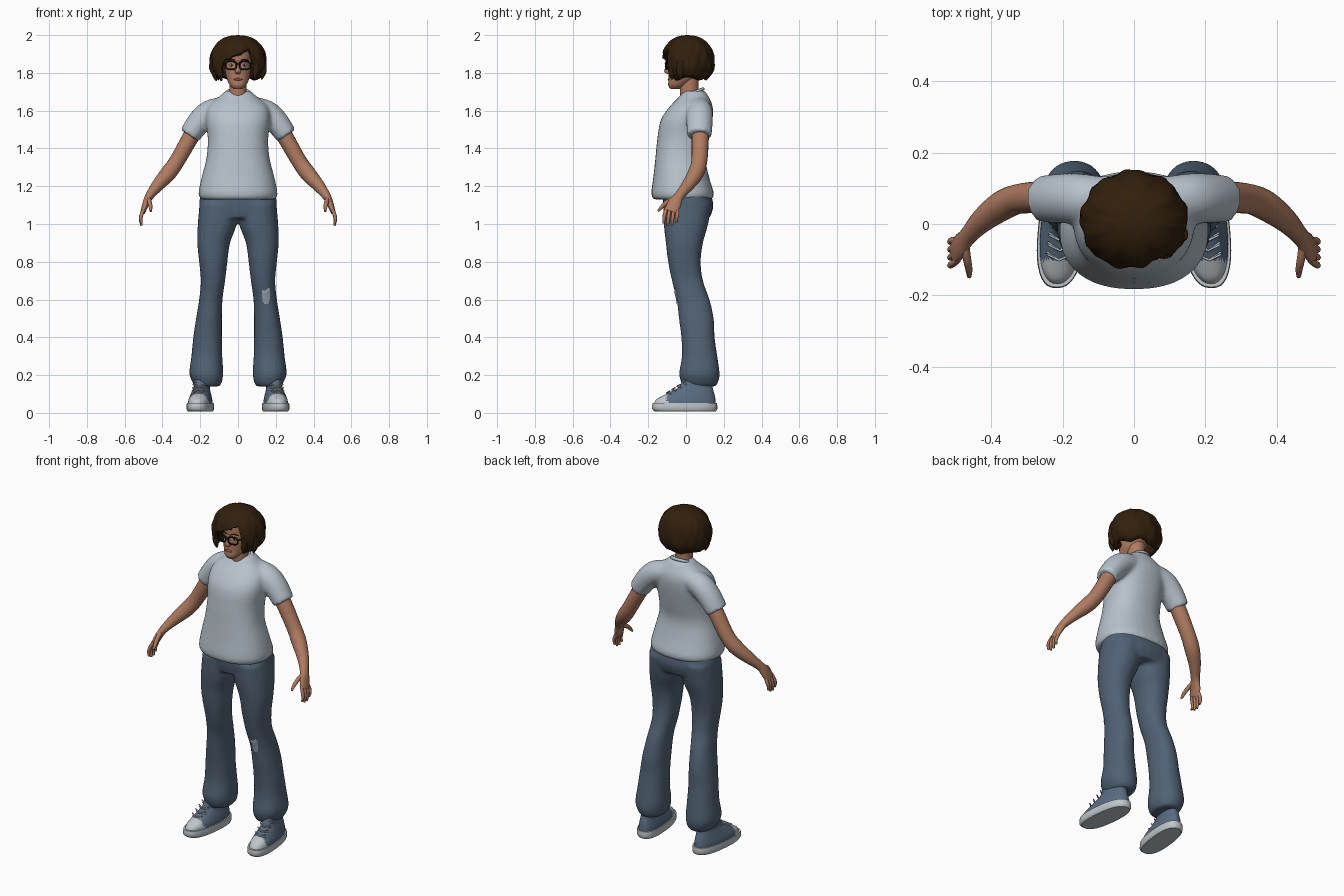
import bpy, bmesh, math
from mathutils import Vector, Matrix

cube = bpy.data.objects.get("Cube")
if cube:
    bpy.data.objects.remove(cube)


def material(name, r, g, b):
    m = bpy.data.materials.new(name)
    m.use_nodes = True
    m.diffuse_color = (r, g, b, 1)
    bsdf = next(n for n in m.node_tree.nodes if n.type == 'BSDF_PRINCIPLED')
    bsdf.inputs["Base Color"].default_value = (r, g, b, 1)
    bsdf.inputs["Roughness"].default_value = 0.8
    return m


SKIN = material("skin", 0.43, 0.20, 0.12)
HAIR = material("dark brown hair", 0.032, 0.014, 0.004)
SHIRT = material("pale grey cotton", 0.47, 0.54, 0.60)
DENIM = material("blue denim", 0.082, 0.122, 0.175)
CANVAS = material("shoe canvas", 0.10, 0.15, 0.22)
RUBBER = material("white rubber", 0.52, 0.56, 0.59)
PATCH = material("worn denim", 0.30, 0.36, 0.42)
BLACK = material("black plastic", 0.008, 0.008, 0.009)
LIPS = material("lips", 0.30, 0.11, 0.075)
WHITE = material("eye white", 0.60, 0.58, 0.55)


def spow(v, e):
    return math.copysign(abs(v) ** e, v)


def smooth_path(keys, steps):
    """Catmull-Rom interpolation of number tuples."""
    k = [keys[0]] + list(keys) + [keys[-1]]
    out = []
    for i in range(1, len(k) - 2):
        for s in range(steps):
            t = s / steps
            out.append([0.5 * (2 * b + (c - a) * t + (2 * a - 5 * b + 4 * c - d) * t ** 2
                               + (3 * b - a - 3 * c + d) * t ** 3)
                        for a, b, c, d in zip(k[i - 1], k[i], k[i + 1], k[i + 2])])
    return out + [list(keys[-1])]


def loft(bm, keys, n=24, p=2.0, along=False, side=1, steps=4, shear=0.0):
    """Skin rings (x, y, z, rx, ry); level rings, or square to the path if along."""
    rings = smooth_path(keys, steps)
    centres = [Vector(r[:3]) for r in rings]
    loops = []
    for i, r in enumerate(rings):
        u, v = Vector((1, 0, 0)), Vector((0, 1, 0))
        if along:
            t = (centres[min(i + 1, len(rings) - 1)] - centres[max(i - 1, 0)]).normalized()
            u = v.cross(t).normalized()
            v = t.cross(u)
        loop = []
        for j in range(n):
            a = math.tau * j / n
            co = centres[i] + u * r[3] * spow(math.cos(a), 2 / p) + v * r[4] * spow(math.sin(a), 2 / p)
            loop.append(bm.verts.new(((co.x + shear * co.y) * side, co.y, co.z)))
        loops.append(loop)
    for a, b in zip(loops, loops[1:]):
        for j in range(n):
            bm.faces.new((a[j], a[(j + 1) % n], b[(j + 1) % n], b[j]))
    bm.faces.new(loops[0])
    bm.faces.new(loops[-1])


def spans(rows):
    """Turn (x0, x1, y0, y1, z) extents into loft rings."""
    return [((a + b) / 2, (c + d) / 2, z, (b - a) / 2, (d - c) / 2) for a, b, c, d, z in rows]


def ball(bm, loc, scale):
    bmesh.ops.create_uvsphere(bm, u_segments=16, v_segments=10, radius=1,
                              matrix=Matrix.Translation(loc) @ Matrix.Diagonal((*scale, 1)))


def finish(bm, name, mats, fuse=0, rule=None):
    """Make the object; fuse blends overlapping volumes into one skin."""
    bmesh.ops.recalc_face_normals(bm, faces=bm.faces)
    for f in bm.faces:
        f.smooth = len(f.verts) < 5
        if rule:
            f.material_index = rule(f.calc_center_median())
    mesh = bpy.data.meshes.new(name)
    bm.to_mesh(mesh)
    bm.free()
    ob = bpy.data.objects.new(name, mesh)
    bpy.context.collection.objects.link(ob)
    for m in mats:
        mesh.materials.append(m)
    if fuse:
        r = ob.modifiers.new("fuse", 'REMESH')
        r.mode, r.voxel_size, r.use_smooth_shade = 'VOXEL', fuse, True
        s = ob.modifiers.new("relax", 'SMOOTH')
        s.factor, s.iterations = 0.5, 5
    return ob


def cord(name, pts, radius, mat, cyclic=False):
    cu = bpy.data.curves.new(name, 'CURVE')
    cu.dimensions, cu.bevel_depth, cu.bevel_resolution = '3D', radius, 2
    sp = cu.splines.new('POLY')
    sp.points.add(len(pts) - 1)
    for q, co in zip(sp.points, pts):
        q.co = (*co, 1)
    sp.use_cyclic_u = cyclic
    cu.materials.append(mat)
    ob = bpy.data.objects.new(name, cu)
    bpy.context.collection.objects.link(ob)


# Jeans: hips and two flared legs blended together
leg = spans([(0, .203, -.12, .135, 1.11), (.006, .213, -.118, .118, 1.0), (.042, .216, -.107, .09, .9),
             (.056, .206, -.095, .078, .8), (.068, .197, -.075, .09, .7), (.082, .206, -.05, .125, .6),
             (.085, .222, -.038, .147, .5), (.085, .237, -.025, .152, .4), (.083, .247, -.022, .166, .3),
             (.078, .258, -.036, .178, .21), (.086, .24, -.025, .17, .16), (.1, .225, -.01, .155, .14)])
bm = bmesh.new()
loft(bm, spans([(-.19, .19, -.12, .12, 1.2), (-.207, .207, -.122, .145, 1.1),
                (-.19, .19, -.11, .125, 1.03)]), p=2.3)
for s in (1, -1):
    loft(bm, leg, side=s, p=2.2)
jeans = finish(bm, "jeans", [DENIM], fuse=0.011)

# Worn knee patch lying on the left leg
bm = bmesh.new()
bmesh.ops.create_grid(bm, x_segments=6, y_segments=8, size=1,
                      matrix=Matrix.Translation((.15, -.06, .62)) @ Matrix.Rotation(math.pi / 2, 4, 'X')
                      @ Matrix.Diagonal((.023, .045, 1, 1)))
corners = [v for v in bm.verts if len(v.link_faces) == 1]
bmesh.ops.delete(bm, geom=corners, context='VERTS')
patch = finish(bm, "knee_patch", [PATCH])
wrap = patch.modifiers.new("wrap", 'SHRINKWRAP')
wrap.target, wrap.offset = jeans, 0.004

# T-shirt: body and sleeves blended together
bm = bmesh.new()
loft(bm, spans([(-.196, .196, -.172, .136, 1.13), (-.21, .21, -.184, .148, 1.16), (-.192, .192, -.173, .122, 1.25),
                (-.167, .167, -.162, .104, 1.35), (-.16, .16, -.152, .122, 1.45), (-.17, .17, -.134, .14, 1.55),
                (-.16, .16, -.088, .142, 1.62), (-.105, .105, -.04, .122, 1.67),
                (-.066, .066, -.012, .1, 1.705)]), n=32, p=2.3)
for s in (1, -1):
    loft(bm, [(.07, .07, 1.615, .06, .06), (.15, .072, 1.59, .066, .07), (.205, .072, 1.54, .064, .07),
              (.257, .07, 1.468, .057, .066)], along=True, side=s)
finish(bm, "shirt", [SHIRT], fuse=0.011)
bpy.ops.mesh.primitive_torus_add(major_radius=.059, minor_radius=.009, location=(0, .035, 1.692),
                                 rotation=(.4, 0, 0), major_segments=32, minor_segments=8)
collar = bpy.context.object
collar.name = "shirt_collar"
collar.data.materials.append(SHIRT)
bpy.ops.object.shade_smooth()

# Arms with hands, fingers and thumbs
for s, label in ((1, "left"), (-1, "right")):
    bm = bmesh.new()
    loft(bm, [(.21, .075, 1.53, .045, .045), (.262, .075, 1.44, .043, .045), (.325, .07, 1.33, .041, .042),
              (.372, .05, 1.265, .042, .042), (.425, .01, 1.205, .033, .034), (.467, -.035, 1.15, .023, .026),
              (.487, -.06, 1.11, .018, .036), (.503, -.08, 1.065, .013, .036)], along=True, side=s, n=20)
    for i in range(4):
        y, drop = -.112 + .022 * i, (.052, .064, .062, .046)[i]
        loft(bm, [(.494, y * .8 - .012, 1.09, .009, .009), (.509, y, 1.055, .01, .01),
                  (.515, y - .004, 1.055 - drop * .5, .009, .009), (.511, y - .006, 1.055 - drop, .006, .006)],
             along=True, side=s, n=8)
    loft(bm, [(.474, -.06, 1.135, .013, .014), (.468, -.1, 1.115, .012, .013), (.463, -.128, 1.09, .01, .01),
              (.462, -.148, 1.068, .006, .006)], along=True, side=s, n=8)
    finish(bm, label + "_arm", [SKIN])

# Head, neck and nose
bm = bmesh.new()
loft(bm, spans([(-.056, .056, -.025, .085, 1.62), (-.046, .046, -.033, .066, 1.71),
                (-.048, .048, -.03, .07, 1.8)]), n=20)
loft(bm, spans([(-.024, .024, -.083, -.03, 1.716), (-.043, .043, -.094, .0, 1.735), (-.06, .06, -.092, .05, 1.77),
                (-.07, .07, -.092, .09, 1.82), (-.072, .072, -.09, .1, 1.87), (-.068, .068, -.086, .1, 1.92),
                (-.045, .045, -.05, .075, 1.965)]), p=2.2)
loft(bm, [(0, -.086, 1.865, .007, .008), (0, -.093, 1.835, .009, .012), (0, -.098, 1.808, .015, .018),
          (0, -.09, 1.795, .011, .01)], n=12)
finish(bm, "head", [SKIN])
bm = bmesh.new()
ball(bm, (0, -.091, 1.766), (.023, .006, .006))
finish(bm, "mouth", [LIPS])

# Eyes, brows and spectacles
for s, label in ((1, "left"), (-1, "right")):
    for part, mat, y, size in (("eye", WHITE, -.077, (.013, .009, .007)), ("iris", BLACK, -.084, (.005, .004, .005))):
        bm = bmesh.new()
        ball(bm, (s * .034, y, 1.841), size)
        finish(bm, label + "_" + part, [mat])
    cord(label + "_eyebrow", [(s * .014, -.09, 1.866), (s * .034, -.086, 1.872), (s * .054, -.075, 1.866)], .003, HAIR)
    rim = []
    for k in range(24):
        a = math.tau * k / 24
        x = .037 + .029 * spow(math.cos(a), .7)
        rim.append((s * x, -.106 + 2.5 * x * x, 1.84 + .021 * spow(math.sin(a), .7)))
    cord(label + "_spectacle_rim", rim, .0042, BLACK, True)
    cord(label + "_spectacle_arm", [(s * .066, -.095, 1.848), (s * .077, -.07, 1.848), (s * .08, .02, 1.845)], .004, BLACK)
cord("spectacle_bridge", [(-.009, -.106, 1.845), (0, -.109, 1.848), (.009, -.106, 1.845)], .004, BLACK)

# Wavy bob with a side-swept fringe
bm = bmesh.new()
COLS, ROWS = 72, 18
grid = []
for i in range(COLS):
    a = math.tau * i / COLS
    off = abs((a + math.pi) % math.tau - math.pi)
    blend = min(max((off - .55) / .25, 0), 1)
    low = (1.9 + .5 * .13 * math.sin(a)) * (1 - blend) + (1.768 + .008 * math.sin(5 * a)) * blend
    col = []
    for j in range(1, ROWS + 1):
        z = 2.0 - (2.0 - low) * (j / ROWS) ** 1.6
        if z > 1.84:
            r = max(1 - ((z - 1.84) / .16) ** 2.5, 0) ** .46
        else:
            r = 1 - .3 * ((1.84 - z) / .08) ** 2
        r *= 1 + .022 * math.sin(9 * a + 26 * z) + .014 * math.sin(17 * a - 40 * z)
        col.append(bm.verts.new((.15 * r * math.sin(a), .01 - .14 * r * math.cos(a), z)))
    grid.append(col)
top = bm.verts.new((0, .01, 2.0))
for a, b in zip(grid, grid[1:] + grid[:1]):
    bm.faces.new((top, a[0], b[0]))
    for j in range(ROWS - 1):
        bm.faces.new((a[j], a[j + 1], b[j + 1], b[j]))
hair = finish(bm, "hair", [HAIR])
shell = hair.modifiers.new("thickness", 'SOLIDIFY')
shell.thickness, shell.offset = .035, -1
bm = bmesh.new()
for x, y, z in ((-.088, -.075, 1.757), (.088, -.075, 1.765), (.125, -.03, 1.765), (-.115, -.02, 1.757)):
    loft(bm, [(x * 1.1, y, z + .1, .012, .016), (x * 1.08, y, z + .04, .016, .02), (x, y, z, .004, .005)], n=10)
finish(bm, "hair_locks", [HAIR])

# Canvas shoes with rubber soles, toe caps and laces
for s, label in ((1, "left"), (-1, "right")):
    bm = bmesh.new()
    loft(bm, spans([(.135, .26, -.165, .158, .008), (.13, .268, -.18, .166, .022), (.132, .266, -.177, .164, .052)]),
         n=40, p=2.5, side=s, steps=2, shear=-.1)
    finish(bm, label + "_sole", [RUBBER])
    bm = bmesh.new()
    loft(bm, spans([(.137, .261, -.17, .158, .045), (.139, .259, -.158, .156, .07), (.145, .252, -.12, .152, .093),
                    (.152, .245, -.075, .146, .115), (.155, .238, -.035, .14, .14), (.155, .235, -.015, .135, .19)]),
         n=48, p=2.3, side=s, shear=-.1)
    finish(bm, label + "_shoe", [CANVAS, RUBBER], rule=lambda c: int(c.y < -.1))
    for k in range(4):
        y, z = -.105 + .027 * k, .104 + .017 * k
        for d in (1, -1):
            cord(label + "_lace", [(s * (.2 - d * .034 - .1 * y), y + .026, z - .004),
                                   (s * (.2 - .1 * y), y + .003, z + .002),
                                   (s * (.2 + d * .034 - .1 * y), y + .02, z + .012)], .0035, RUBBER)
